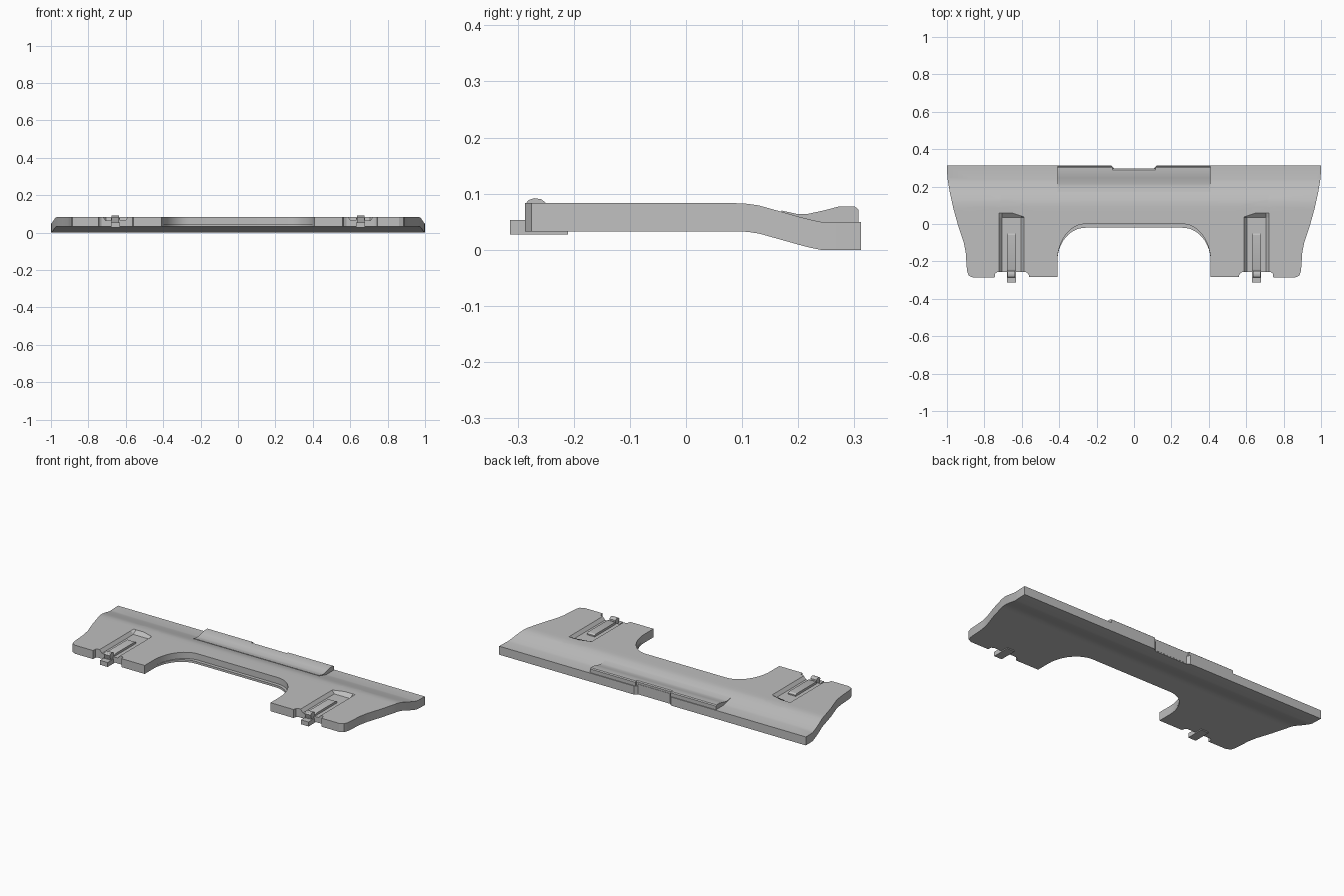
import bpy, bmesh, math
from mathutils import Vector

cube = bpy.data.objects.get("Cube")
if cube:
    bpy.data.objects.remove(cube, do_unlink=True)

grey = bpy.data.materials.new("light grey")
grey.use_nodes = True
COLOR = (0.52, 0.52, 0.52, 1)
grey.diffuse_color = COLOR
grey.node_tree.nodes["Principled BSDF"].inputs["Base Color"].default_value = COLOR

CLIP_X = 0.655
DROP = [(-1, 0), (0.09, 0), (0.11, 0.001), (0.13, 0.004), (0.155, 0.011),
        (0.18, 0.018), (0.205, 0.025), (0.225, 0.030), (0.24, 0.033), (1, 0.033)]


def drop(y):
    for (a, da), (b, db) in zip(DROP, DROP[1:]):
        if y <= b:
            return da + (db - da) * (y - a) / (b - a)
    return DROP[-1][1]


def finish(bm, name, angle=25):
    bmesh.ops.recalc_face_normals(bm, faces=bm.faces)
    mesh = bpy.data.meshes.new(name)
    bm.to_mesh(mesh)
    bm.free()
    mesh.materials.append(grey)
    obj = bpy.data.objects.new(name, mesh)
    bpy.context.collection.objects.link(obj)
    bpy.ops.object.select_all(action='DESELECT')
    bpy.context.view_layer.objects.active = obj
    obj.select_set(True)
    bpy.ops.object.shade_smooth_by_angle(angle=math.radians(angle))
    return obj


def outline(arch):
    # Right half, from the back notch round to the arch, then mirrored
    half = [(0.105, 0.297), (0.12, 0.312), (1, 0.312), (0.998, 0.25), (0.985, 0.17),
            (0.965, 0.08), (0.94, -0.01), (0.91, -0.10), (0.90, -0.15), (0.893, -0.25),
            (0.885, -0.275), (0.86, -0.287), (0.745, -0.287), (0.742, -0.265),
            (0.73, -0.257), (0.58, -0.257), (0.565, -0.265), (0.56, -0.283), (0.41, -0.283)]
    for i in range(13):
        t = math.pi / 2 * i / 12
        half.append((0.26 + 0.15 * math.cos(t), -0.2 + (0.2 + arch) * math.sin(t)))
    return half + [(-x, y) for x, y in reversed(half)]


def plate(name, low, high, arch=0, inset=0, dip_low=0, dip_high=0):
    bm = bmesh.new()
    bm.faces.new([bm.verts.new((x, y, 0)) for x, y in outline(arch)])
    bm.normal_update()
    if inset:
        rim = bmesh.ops.inset_region(bm, faces=bm.faces[:], thickness=inset,
                                     use_even_offset=True)["faces"]
        bmesh.ops.delete(bm, geom=rim, context='FACES')
    bmesh.ops.triangulate(bm, faces=bm.faces[:])

    # Cut lines for the bend and the clip channels
    cuts = [((0, y, 0), (0, 1, 0)) for y, _ in DROP[1:-1]]
    cuts += [((0, y, 0), (0, 1, 0)) for y in (0.06, 0.035)]
    cuts += [((s * (CLIP_X + d), 0, 0), (1, 0, 0))
             for s in (-1, 1) for d in (-0.067, -0.052, 0.052, 0.067)]
    for co, no in cuts:
        bmesh.ops.bisect_plane(bm, geom=bm.verts[:] + bm.edges[:] + bm.faces[:],
                               plane_co=co, plane_no=no, dist=1e-5)
    base = bm.verts[:]
    ext = bmesh.ops.extrude_face_region(bm, geom=bm.faces[:], use_keep_orig=True)["geom"]
    top = {g for g in ext if isinstance(g, bmesh.types.BMVert)}
    for verts, z, dip in ((base, low, dip_low), (top, high, dip_high)):
        for v in verts:
            x, y, _ = v.co
            channel = abs(abs(x) - CLIP_X) < 0.0525 and y < 0.036
            v.co.z = z - drop(y) - (dip if channel else 0)
    return finish(bm, name)


def prism(name, profile, x0, x1):
    # Side profile in y, z stretched across x
    bm = bmesh.new()
    face = bm.faces.new([bm.verts.new((x0, y, z)) for y, z in profile])
    ext = bmesh.ops.extrude_face_region(bm, geom=[face], use_keep_orig=True)["geom"]
    bmesh.ops.translate(bm, vec=Vector((x1 - x0, 0, 0)),
                        verts=[g for g in ext if isinstance(g, bmesh.types.BMVert)])
    return finish(bm, name, 30)


# Layered panel: two skins with a recessed core between them
plate("lower_skin", 0.033, 0.046, arch=-0.02)
plate("core", 0.044, 0.072, inset=0.011, dip_high=0.018)
plate("upper_skin", 0.070, 0.083, dip_low=0.018, dip_high=0.018)


# Raised rear lip, stepped in at the middle
def lip(back):
    return [(0.17, 0.070), (0.20, 0.0635), (0.215, 0.0635), (0.245, 0.070), (0.272, 0.077),
            (back - 0.006, 0.077), (back, 0.072), (back, 0.045), (0.17, 0.055)]


prism("lip_left", lip(0.307), 0.115, 0.41)
prism("lip_right", lip(0.307), -0.41, -0.115)
prism("lip_middle", lip(0.296), -0.115, 0.115)
prism("latch_plate", [(0.27, 0.005), (0.298, 0.005), (0.298, 0.06), (0.27, 0.06)], -0.105, 0.105)

# Clips lying in the front channels
bar = [(-0.05, 0.06), (-0.05, 0.072), (-0.06, 0.078), (-0.24, 0.078), (-0.25, 0.074),
       (-0.25, 0.05)]
tongue = [(-0.21, 0.027), (-0.21, 0.055), (-0.28, 0.055), (-0.28, 0.053), (-0.314, 0.053),
          (-0.314, 0.027)]
hook = [(-0.25, 0.05), (-0.25, 0.084), (-0.258, 0.090), (-0.270, 0.092), (-0.280, 0.089),
        (-0.287, 0.081), (-0.284, 0.07), (-0.277, 0.05)]
for side, sign in (("left", 1), ("right", -1)):
    for part, profile, w in (("bar", bar, 0.025), ("tongue", tongue, 0.025),
                             ("hook", hook, 0.02)):
        prism(f"clip_{part}_{side}", profile, sign * CLIP_X - w, sign * CLIP_X + w)
